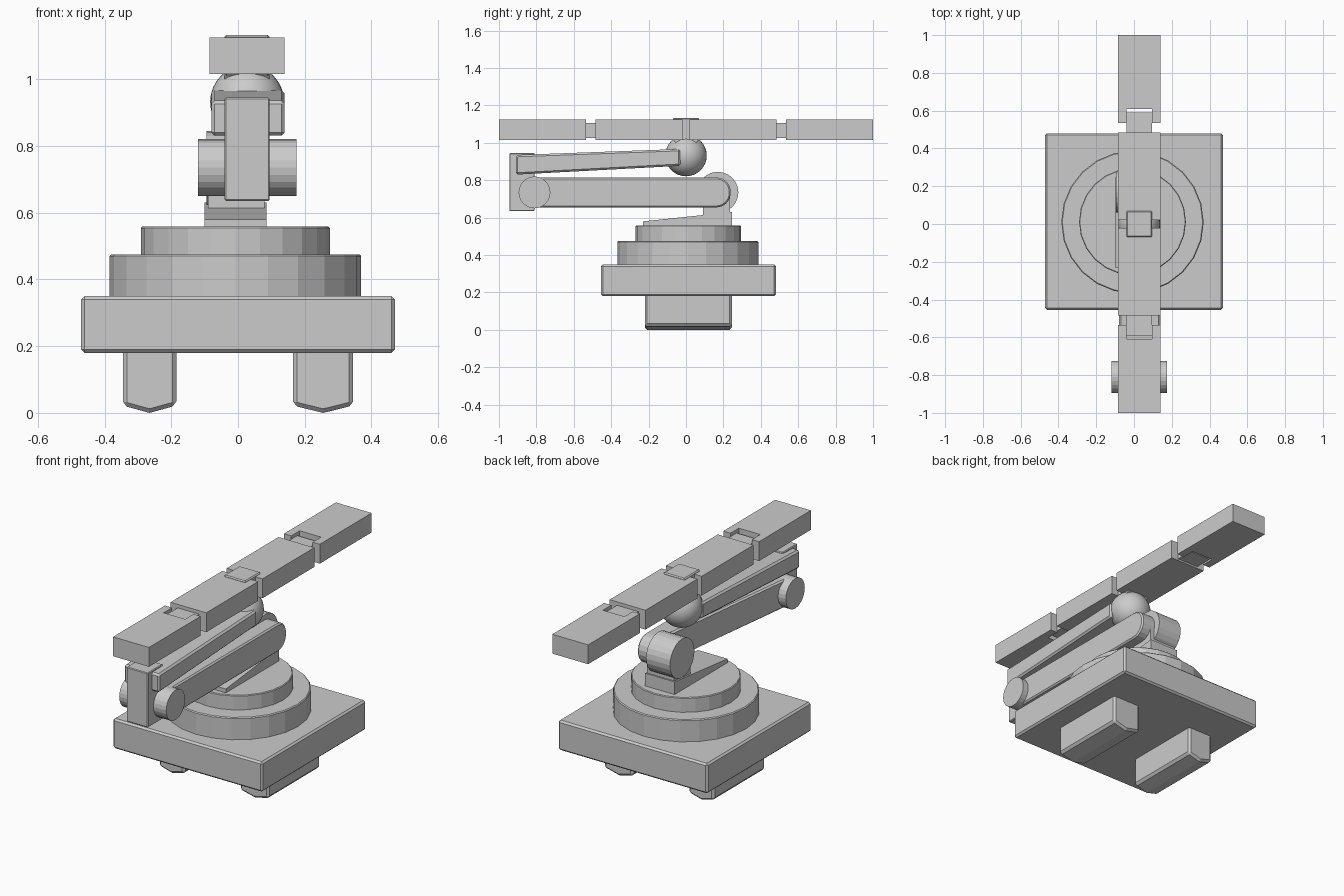
import bpy, bmesh, math
from mathutils import Matrix, Vector

default = bpy.data.objects.get("Cube")
if default:
    bpy.data.objects.remove(default, do_unlink=True)

grey = bpy.data.materials.new("plain grey")
grey.use_nodes = True
colour = (0.6, 0.6, 0.6, 1)
grey.diffuse_color = colour
grey.node_tree.nodes["Principled BSDF"].inputs["Base Color"].default_value = colour

MID = 0.0275                   # x of the arm's centre plane
RAIL_X = (-0.085, 0.14)
NECK_X = (-0.04, 0.095)


def finish(name, bm, bevel=0):
    bmesh.ops.recalc_face_normals(bm, faces=bm.faces)
    mesh = bpy.data.meshes.new(name)
    bm.to_mesh(mesh)
    bm.free()
    mesh.materials.append(grey)
    ob = bpy.data.objects.new(name, mesh)
    bpy.context.collection.objects.link(ob)
    if bevel:
        mod = ob.modifiers.new("edge_bevel", 'BEVEL')
        mod.width = bevel
        mod.segments = 1
        mod.limit_method = 'ANGLE'
        mod.angle_limit = math.radians(50)
    return ob


def box(name, x, y, z, bevel=0):
    bm = bmesh.new()
    bmesh.ops.create_cube(bm, size=1)
    for v in bm.verts:
        v.co = Vector([(r[0] + r[1]) / 2 + c * (r[1] - r[0])
                       for c, r in zip(v.co, (x, y, z))])
    return finish(name, bm, bevel)


def prism(name, profile, span, axis='X', bevel=0):
    """Extrude a profile: (y, z) points along x, or (x, z) points along y."""
    bm = bmesh.new()
    place = (lambda p, s: (s, *p)) if axis == 'X' else (lambda p, s: (p[0], s, p[1]))
    face = bm.faces.new([bm.verts.new(place(p, span[0])) for p in profile])
    ext = bmesh.ops.extrude_face_region(bm, geom=[face])
    shift = Vector(place((0, 0), span[1] - span[0]))
    bmesh.ops.translate(bm, vec=shift,
                        verts=[e for e in ext["geom"] if isinstance(e, bmesh.types.BMVert)])
    return finish(name, bm, bevel)


def cylinder(name, centre, radius, depth, axis='Z', bevel=0):
    bm = bmesh.new()
    rot = Matrix.Rotation(math.pi / 2, 4, 'Y') if axis == 'X' else Matrix()
    bmesh.ops.create_cone(bm, cap_ends=True, segments=24, radius1=radius, radius2=radius,
                          depth=depth, matrix=Matrix.Translation(centre) @ rot)
    return finish(name, bm, bevel)


# Base plate, keeled runners and stepped turntable
box("base_plate", (-0.47, 0.47), (-0.455, 0.48), (0.18, 0.35), 0.01)
for name, lo, hi in (("right_runner", -0.345, -0.185), ("left_runner", 0.165, 0.345)):
    prism(name, [(lo, 0.2), (lo, 0.022), ((lo + hi) / 2, 0), (hi, 0.022), (hi, 0.2)],
          (-0.22, 0.245), 'Y', 0.012)
cylinder("lower_turntable", (-0.008, 0.01, 0.41), 0.377, 0.13, bevel=0.005)
cylinder("upper_turntable", (-0.008, 0.012, 0.514), 0.283, 0.088, bevel=0.004)

# Shoulder mount
prism("shoulder_wedge", [(-0.23, 0.55), (0.245, 0.55), (0.245, 0.63), (-0.23, 0.58)],
      (-0.1, 0.085))
box("shoulder_pedestal", (-0.09, 0.08), (0.09, 0.235), (0.6, 0.72))
cylinder("shoulder_joint", (-0.02, 0.17, 0.735), 0.11, 0.15, 'X')

# Lower arm with a rounded rear end, narrowing beside the shoulder joint
tip = [(0.165 + 0.075 * math.cos(a), 0.735 + 0.08 * math.sin(a))
       for a in [math.radians(d) for d in range(-90, 91, 20)]]
lower_arm = prism("lower_arm", [(-0.8, 0.815), (-0.8, 0.655)] + tip, (-0.08, 0.14), bevel=0.008)
for v in lower_arm.data.vertices:
    if v.co.x < 0 and v.co.y > 0:
        v.co.x = 0.04

# Elbow
cylinder("elbow_joint", (MID, -0.81, 0.735), 0.085, 0.295, 'X')
box("elbow_block", NECK_X, (-0.945, -0.81), (0.635, 0.945), 0.004)

# Upper arm and ball joint
prism("upper_arm", [(-0.91, 0.83), (-0.03, 0.877), (-0.03, 0.967), (-0.91, 0.935)],
      (-0.08, 0.14), bevel=0.01)
bm = bmesh.new()
bmesh.ops.create_uvsphere(bm, u_segments=32, v_segments=16, radius=0.111,
                          matrix=Matrix.Translation((MID, 0, 0.932)))
for f in bm.faces:
    f.smooth = True
finish("ball_joint", bm)
prism("ball_collar", [(-0.04, 0.98), (0.04, 0.98), (0.07, 1.02), (-0.07, 1.02)], NECK_X)
box("centre_cap", NECK_X, (-0.07, 0.07), (1.01, 1.133), 0.006)

# Four-part top rail: inner halves, slotted outer ends and hinge necks
RAIL_Z = (1.015, 1.125)
for side, s in (("front", -1), ("rear", 1)):
    def span(a, b):
        return tuple(sorted((s * a, s * b)))
    box(side + "_inner_rail", RAIL_X, span(0.02, 0.485), RAIL_Z)
    outline = [(RAIL_X[0], 0.535), (NECK_X[0], 0.535), (NECK_X[0], 0.61), (NECK_X[1], 0.61),
               (NECK_X[1], 0.535), (RAIL_X[1], 0.535), (RAIL_X[1], 1), (RAIL_X[0], 1)]
    bm = bmesh.new()
    face = bm.faces.new([bm.verts.new((x, s * y, RAIL_Z[0])) for x, y in outline])
    ext = bmesh.ops.extrude_face_region(bm, geom=[face])
    bmesh.ops.translate(bm, vec=(0, 0, RAIL_Z[1] - RAIL_Z[0]),
                        verts=[e for e in ext["geom"] if isinstance(e, bmesh.types.BMVert)])
    finish(side + "_outer_rail", bm)
    box(side + "_hinge_neck", NECK_X, span(0.47, 0.59), (1.025, 1.105))
